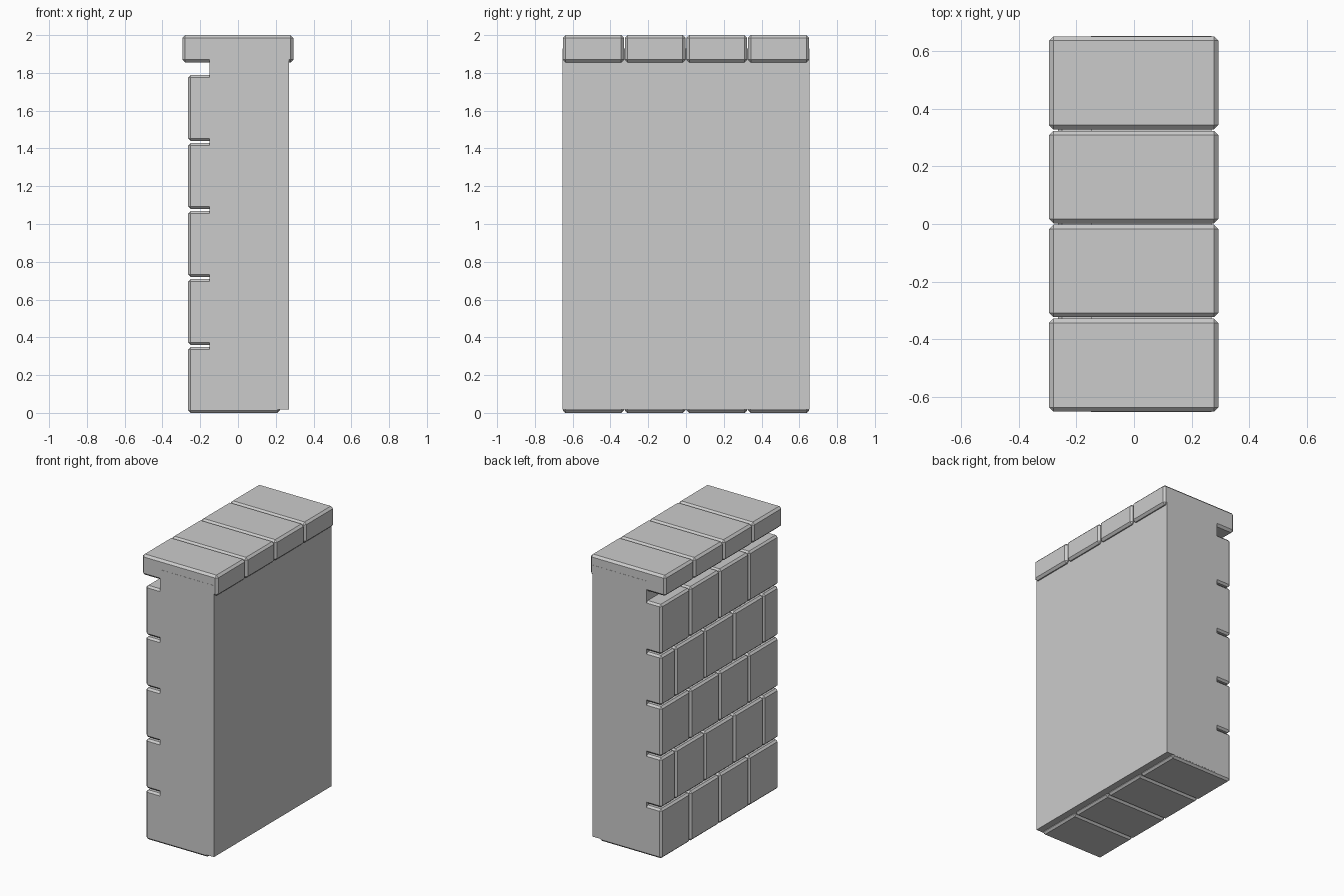
import bpy

cube = bpy.data.objects.get("Cube")
if cube:
    bpy.data.objects.remove(cube, do_unlink=True)

stone = bpy.data.materials.new("grey stone")
stone.use_nodes = True
GREY = (0.6, 0.6, 0.6, 1)
stone.diffuse_color = GREY
stone.node_tree.nodes["Principled BSDF"].inputs["Base Color"].default_value = GREY

HALF = 0.652          # half the wall length
JOINT = 0.005         # gap between neighbouring blocks
PITCH = 2 * HALF / 4  # block spacing along the wall


def block(name, x, y, z, chamfer=0.0):
    """Box spanning the given (low, high) ranges, with chamfered edges."""
    spans = (x, y, z)
    bpy.ops.mesh.primitive_cube_add(size=1, location=[(a + b) / 2 for a, b in spans])
    ob = bpy.context.object
    ob.name = name
    ob.scale = [b - a for a, b in spans]
    bpy.ops.object.transform_apply(location=False, rotation=False, scale=True)
    ob.data.materials.append(stone)
    if chamfer:
        bevel = ob.modifiers.new("chamfer", 'BEVEL')
        bevel.width = chamfer
        bevel.segments = 1
    return ob


def course(name, x, z, cuts, chamfer):
    """Row of blocks laid between the given joint positions."""
    for i, (a, b) in enumerate(zip(cuts, cuts[1:])):
        low = a if i == 0 else a + JOINT / 2
        high = b if i == len(cuts) - 2 else b - JOINT / 2
        block(f"{name}_{i + 1}", x, (low, high), z, chamfer)


# Plain wall core
block("wall_core", (-0.15, 0.27), (-HALF - 0.001, HALF + 0.001), (0.018, 1.93))

# Joint positions: whole blocks, and the half-block running bond
whole = [-HALF + PITCH * i for i in range(5)]
staggered = [-HALF] + [y + PITCH / 2 for y in whole[:-1]] + [HALF]

# Five brick courses
for row in range(5):
    z = 0.36 * row
    course(f"brick_row_{row + 1}", (-0.264, 0.222), (z, z + 0.348),
           staggered if row % 2 else whole, 0.013)

# Overhanging coping stones
course("coping_stone", (-0.295, 0.293), (1.855, 2.0), whole, 0.015)
